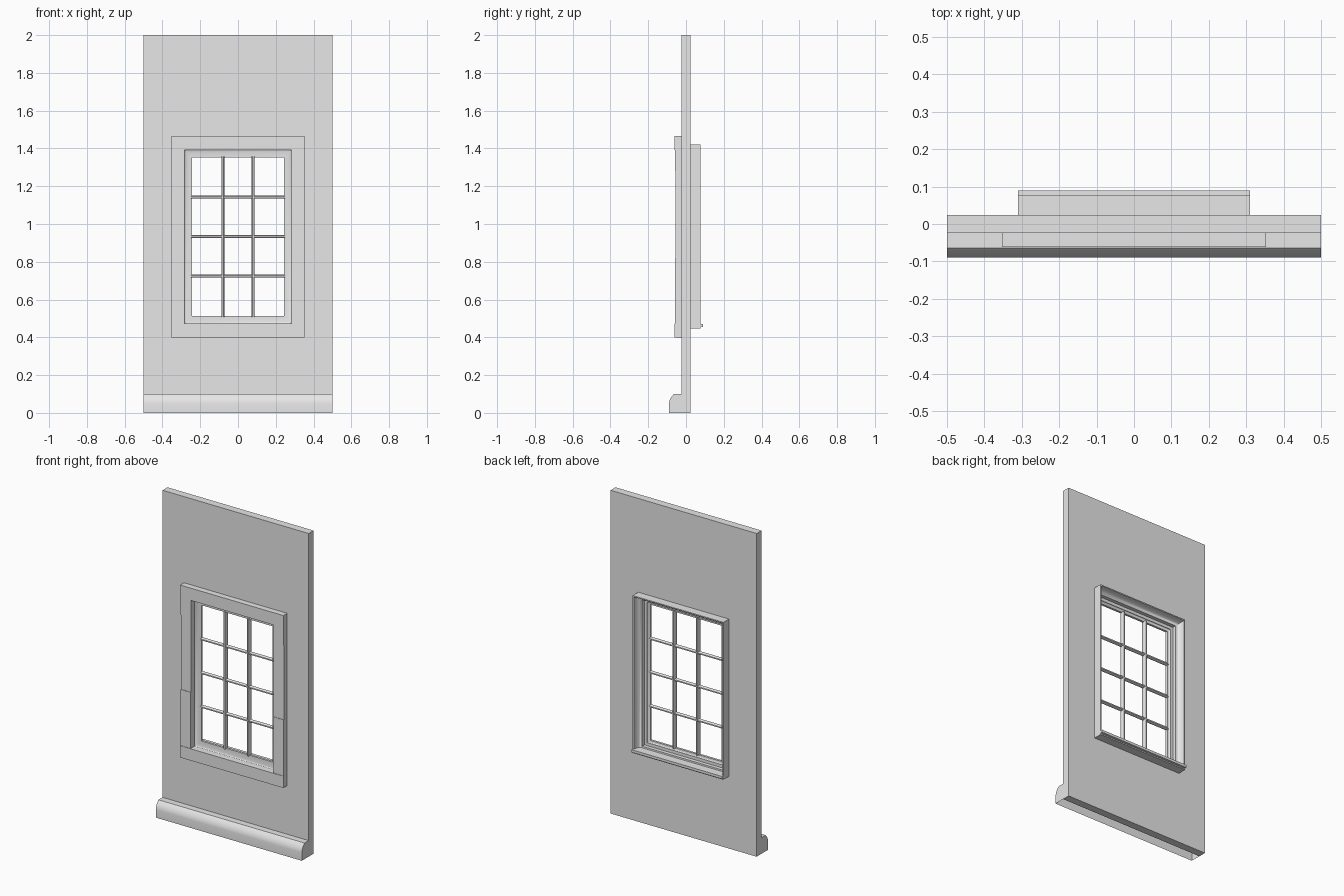
import bpy, bmesh, math

cube = bpy.data.objects.get("Cube")
if cube:
    bpy.data.objects.remove(cube, do_unlink=True)

grey = bpy.data.materials.new("plain_grey")
grey.use_nodes = True
grey.diffuse_color = (0.8, 0.8, 0.8, 1)
grey.node_tree.nodes["Principled BSDF"].inputs["Base Color"].default_value = (0.8, 0.8, 0.8, 1)

# Clear pane area of the window
PANE_X, PANE_LOW, PANE_HIGH = 0.243, 0.513, 1.353


def finish(name, bm, smooth=False):
    bmesh.ops.recalc_face_normals(bm, faces=bm.faces)
    mesh = bpy.data.meshes.new(name)
    bm.to_mesh(mesh)
    bm.free()
    mesh.materials.append(grey)
    obj = bpy.data.objects.new(name, mesh)
    bpy.context.collection.objects.link(obj)
    if smooth:
        bpy.ops.object.select_all(action='DESELECT')
        bpy.context.view_layer.objects.active = obj
        obj.select_set(True)
        bpy.ops.object.shade_smooth_by_angle(angle=math.radians(35))
    return obj


def box(name, x0, x1, y0, y1, z0, z1):
    bm = bmesh.new()
    bmesh.ops.create_cube(bm, size=1)
    for v in bm.verts:
        v.co.x = x0 if v.co.x < 0 else x1
        v.co.y = y0 if v.co.y < 0 else y1
        v.co.z = z0 if v.co.z < 0 else z1
    return finish(name, bm)


def ring(name, loops, smooth=False):
    """Mitred frame through closed rectangular loops (half width, low, high, y)."""
    bm = bmesh.new()
    rows = [[bm.verts.new(p) for p in
             ((-hx, y, lo), (hx, y, lo), (hx, y, hi), (-hx, y, hi))]
            for hx, lo, hi, y in loops]
    for a, b in zip(rows, rows[1:] + rows[:1]):
        for i in range(4):
            j = (i + 1) % 4
            bm.faces.new((a[i], a[j], b[j], b[i]))
    return finish(name, bm, smooth)


def around_pane(profile):
    return [(PANE_X + d, PANE_LOW - d, PANE_HIGH + d, y) for d, y in profile]


def cove(d0, y0, d1, y1, steps=6):
    """Concave quarter curve, leaving along y and arriving along d."""
    return [(d0 + (d1 - d0) * (1 - math.cos(t)), y0 + (y1 - y0) * math.sin(t))
            for t in (math.pi / 2 * i / steps for i in range(steps + 1))]


# Wall panel with the window opening
hole = around_pane([(0.04, -0.024), (0.04, 0.024)])
ring("wall_panel", [(0.5, 0, 2, -0.024), hole[0], hole[1], (0.5, 0, 2, 0.024)])

# Skirting along the bottom, open underneath
bm = bmesh.new()
outline = [(-0.024, 0), (-0.09, 0), (-0.09, 0.05), (-0.088, 0.062), (-0.083, 0.075),
           (-0.075, 0.088), (-0.064, 0.1), (-0.024, 0.1)]
ends = [[bm.verts.new((x, y, z)) for y, z in outline] for x in (-0.5, 0.5)]
for side in ends:
    bm.faces.new(side)
for i in range(1, len(outline) - 1):
    bm.faces.new((ends[0][i], ends[0][i + 1], ends[1][i + 1], ends[1][i]))
finish("skirting", bm, True)

# Front trim boards: head, foot and stepped side boards
box("trim_head", -0.353, 0.353, -0.061, -0.024, 1.391, 1.467)
box("trim_foot", -0.353, 0.353, -0.061, -0.024, 0.4, 0.473)
for side, word in ((-1, "right"), (1, "left")):
    for part, lo, hi, y in (("lower", 0.473, 0.82, -0.058), ("middle", 0.82, 1.28, -0.055),
                            ("upper", 1.28, 1.391, -0.057)):
        x0, x1 = sorted((side * 0.283, side * 0.353))
        box(f"{word}_trim_{part}", x0, x1, y, -0.024, lo, hi)

# Moulded sash around the panes
ring("window_sash", around_pane(
    cove(0.04, -0.021, 0.0, -0.012)[::-1] + [(0.045, -0.021), (0.045, 0.012), (0.014, 0.012)]
    + cove(0.014, 0.008, 0.0, 0.002)), True)

# Rear casing with a hollow moulding, and its sill
ring("rear_casing", around_pane(
    [(0.067, 0.02), (0.067, 0.078)] + cove(0.06, 0.078, 0.038, 0.035)
    + [(0.033, 0.035), (0.033, 0.01), (0.05, 0.01)]), True)
box("rear_sill", -0.31, 0.31, 0.02, 0.09, 0.455, 0.471)


# Glazing bars with tapered front and back edges
def bar(name, upright, centre, lo, hi, half=0.008, deep=0.016, mid=-0.004):
    shape = [(-half, -0.4), (-0.45 * half, -1), (0.45 * half, -1), (half, -0.4),
             (half, 0.4), (0.45 * half, 1), (-0.45 * half, 1), (-half, 0.4)]
    bm = bmesh.new()
    caps = []
    for along in (lo, hi):
        points = [(centre + a, mid + b * deep) for a, b in shape]
        caps.append([bm.verts.new((a, y, along) if upright else (along, y, a))
                     for a, y in points])
    for cap in caps:
        bm.faces.new(cap)
    for i in range(len(shape)):
        j = (i + 1) % len(shape)
        bm.faces.new((caps[0][i], caps[0][j], caps[1][j], caps[1][i]))
    finish(name, bm, True)


for i, x in enumerate((-0.08, 0.08)):
    bar(f"upright_bar_{i + 1}", True, x, PANE_LOW - 0.005, PANE_HIGH + 0.005)
for i in range(3):
    bar(f"cross_bar_{i + 1}", False, 0.724 + 0.209 * i, -PANE_X - 0.005, PANE_X + 0.005, deep=0.012)
